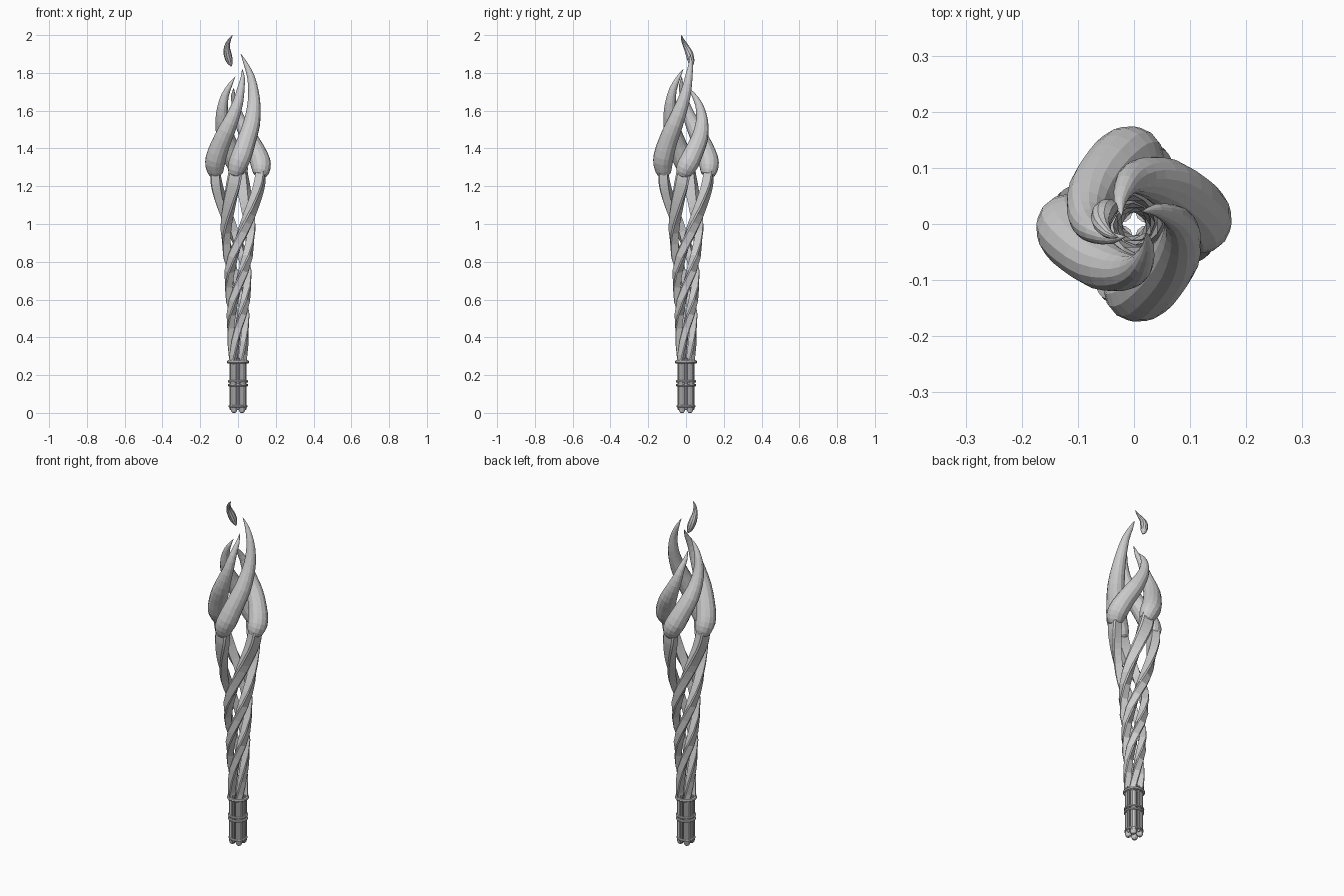
import bpy, bmesh, math
from mathutils import Vector, Matrix

if "Cube" in bpy.data.objects:
    bpy.data.objects.remove(bpy.data.objects["Cube"])


def resample(keys, n):
    """Catmull-Rom interpolation through key tuples, n steps per span."""
    k = [keys[0]] + list(keys) + [keys[-1]]
    out = []
    for i in range(1, len(k) - 2):
        for s in range(n):
            t = s / n
            out.append([0.5 * (2 * b + (c - a) * t + (2 * a - 5 * b + 4 * c - d) * t * t
                               + (3 * b - a - 3 * c + d) * t ** 3)
                        for a, b, c, d in zip(k[i - 1], k[i], k[i + 1], k[i + 2])])
    return out + [list(keys[-1])]


def sweep(name, path, sizes, refs, profile):
    """Skin a profile (unit 2D points) along a path; sizes are (u, v) half widths."""
    bm = bmesh.new()
    rings = []
    for i, p in enumerate(path):
        t = (path[min(i + 1, len(path) - 1)] - path[max(i - 1, 0)]).normalized()
        u = (refs[i] - t * refs[i].dot(t)).normalized()
        v = t.cross(u)
        su, sv = sizes[i]
        rings.append([bm.verts.new(p + u * a * su + v * b * sv) for a, b in profile])
    n = len(profile)
    for r0, r1 in zip(rings, rings[1:]):
        for j in range(n):
            bm.faces.new((r0[j], r0[(j + 1) % n], r1[(j + 1) % n], r1[j]))
    bm.faces.new(rings[0][::-1])
    bm.faces.new(rings[-1])
    bmesh.ops.recalc_face_normals(bm, faces=bm.faces)
    me = bpy.data.meshes.new(name)
    bm.to_mesh(me)
    bm.free()
    ob = bpy.data.objects.new(name, me)
    bpy.context.collection.objects.link(ob)
    return ob


def circle(n):
    return [(math.cos(2 * math.pi * i / n), math.sin(2 * math.pi * i / n)) for i in range(n)]


def tube(name, keys, n, sides, turn=0.0, zscale=1.0, z0=0.0):
    """Round tapered tube through (x, y, z, radius) keys."""
    rot = Matrix.Rotation(turn, 3, 'Z')
    pts = resample(keys, n)
    path = [rot @ Vector((x, y, z0 + (z - z0) * zscale)) for x, y, z, r in pts]
    ref = rot @ Vector((0.3, -1, 0))
    sizes = [(max(p[3], 0.001),) * 2 for p in pts]
    return sweep(name, path, sizes, [ref] * len(path), circle(sides))


# Flames: one tear-shaped lick repeated at quarter turns with different heights
flame = [(-.02, -.112, 1.250, .010), (-.016, -.116, 1.265, .036), (-.003, -.122, 1.31, .050),
         (.018, -.118, 1.36, .054), (.045, -.095, 1.44, .050), (.072, -.060, 1.53, .045),
         (.084, -.025, 1.62, .036), (.082, 0, 1.70, .028), (.068, .015, 1.78, .020),
         (.040, .025, 1.85, .011), (.015, .022, 1.90, .001)]
for i, top in enumerate((1.90, 1.72, 1.78, 1.82)):
    tube(f"flame_{i + 1}", flame, 2, 14, i * math.pi / 2, (top - 1.25) / .65, 1.25)

# Loose lick floating above
tube("floating_flame", [(-.035, .032, 1.835, .003), (-.044, .028, 1.86, .017),
                        (-.055, .018, 1.90, .021), (-.058, 0, 1.94, .015),
                        (-.045, -.018, 1.975, .008), (-.028, -.024, 2.0, .001)], 3, 10)

# Twisted strands: (z, radius, degrees, radial half width, tangential half width)
strand = [(.26, .032, -322, .019, .019), (.45, .037, -268, .020, .021),
          (.67, .047, -180, .022, .023), (.90, .060, -90, .024, .025),
          (1.05, .080, -42, .025, .029), (1.15, .101, -20, .026, .034),
          (1.22, .114, -10, .028, .038), (1.29, .119, -5, .026, .036)]
bar = [(1, .75), (.75, 1), (-.8, .8), (-.8, -.8), (.75, -1), (1, -.75)]
for i in range(4):
    pts = resample(strand, 3)
    dirs = []
    for p in pts:
        a = math.radians(p[2] - 90 + 90 * i)
        dirs.append(Vector((math.cos(a), math.sin(a), 0)))
    path = [d * p[1] + Vector((0, 0, p[0])) for p, d in zip(pts, dirs)]
    sweep(f"strand_{i + 1}", path, [(p[3], p[4]) for p in pts], dirs, bar)


def rod(name, x, y, r, z_lo, z_hi):
    """Straight rod with a rounded foot."""
    prof = [(z_lo, .35), (z_lo + r * .3, .75), (z_lo + r, 1), (z_hi, 1)]
    path = [Vector((x, y, z)) for z, _ in prof]
    sweep(name, path, [(r * s, r * s) for _, s in prof], [Vector((1, 0, 0))] * 4, circle(10))


# Grip: four main rods with slim rods in the gaps between them
for i in range(4):
    a = math.pi / 4 + i * math.pi / 2
    rod(f"grip_rod_{i + 1}", .030 * math.cos(a), .030 * math.sin(a), .0185, 0, .285)
    b = i * math.pi / 2
    rod(f"grip_slim_rod_{i + 1}", .039 * math.cos(b), .039 * math.sin(b), .007, .015, .29)

# Binding rings around the grip
for i, (z, r, m) in enumerate(((.035, .044, .007), (.147, .047, .007), (.167, .047, .007),
                               (.270, .050, .009))):
    bpy.ops.mesh.primitive_torus_add(major_radius=r, minor_radius=m, major_segments=20,
                                     minor_segments=8, location=(0, 0, z))
    bpy.context.object.name = f"grip_ring_{i + 1}"
